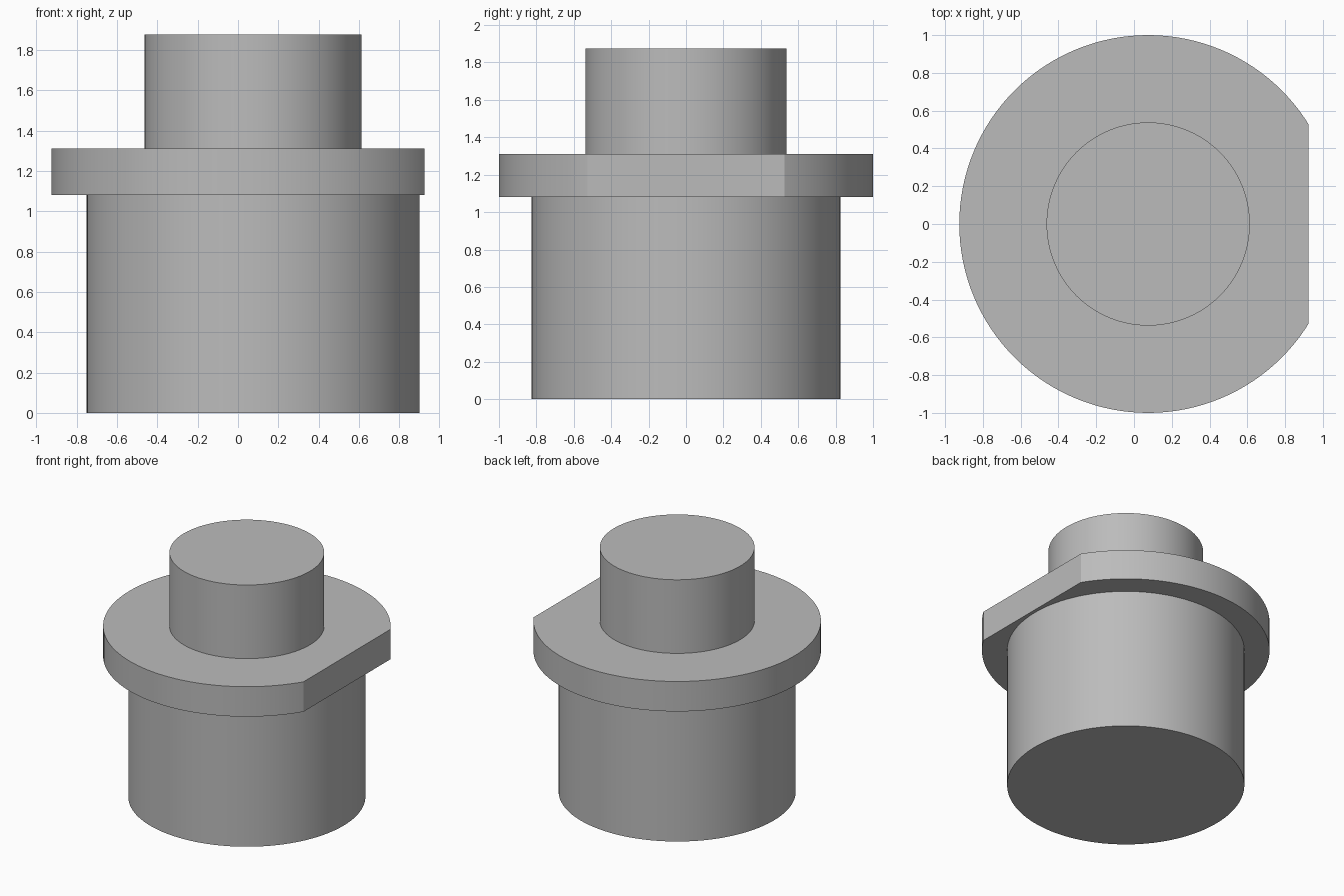
import bpy
import bmesh
import math
from mathutils import Matrix

AXIS_X = 0.075      # common axis of the turned parts
FLAT_X = 0.925      # position of the flat on the flange
SEGMENTS = 128

cube = bpy.data.objects.get("Cube")
if cube:
    bpy.data.objects.remove(cube, do_unlink=True)

# Single grey finish
grey = bpy.data.materials.new("plain_grey")
grey.use_nodes = True
color = (0.5, 0.5, 0.5, 1.0)
grey.diffuse_color = color
grey.node_tree.nodes["Principled BSDF"].inputs["Base Color"].default_value = color


def turned_part(name, radius, bottom, top, flat_x=None):
    """Upright cylinder on the common axis, optionally trimmed flat on +x."""
    bm = bmesh.new()
    bmesh.ops.create_cone(
        bm, cap_ends=True, segments=SEGMENTS,
        radius1=radius, radius2=radius, depth=top - bottom,
        matrix=Matrix.Translation((AXIS_X, 0, (bottom + top) / 2)))
    if flat_x is not None:
        cut = bmesh.ops.bisect_plane(
            bm, geom=bm.verts[:] + bm.edges[:] + bm.faces[:],
            plane_co=(flat_x, 0, 0), plane_no=(1, 0, 0), clear_outer=True)
        rim = [e for e in cut["geom_cut"] if isinstance(e, bmesh.types.BMEdge)]
        bmesh.ops.holes_fill(bm, edges=[e for e in bm.edges if e.is_boundary] or rim)
    bmesh.ops.recalc_face_normals(bm, faces=bm.faces[:])
    mesh = bpy.data.meshes.new(name)
    bm.to_mesh(mesh)
    bm.free()
    mesh.materials.append(grey)
    obj = bpy.data.objects.new(name, mesh)
    bpy.context.collection.objects.link(obj)
    bpy.ops.object.select_all(action='DESELECT')
    obj.select_set(True)
    bpy.context.view_layer.objects.active = obj
    bpy.ops.object.shade_smooth_by_angle(angle=math.radians(30))
    return obj


# Wide body, flange with one flat side, narrow upper stud
turned_part("body", 0.825, 0.0, 1.08)
turned_part("flange", 1.0, 1.08, 1.31, flat_x=FLAT_X)
turned_part("stud", 0.538, 1.31, 1.875)
